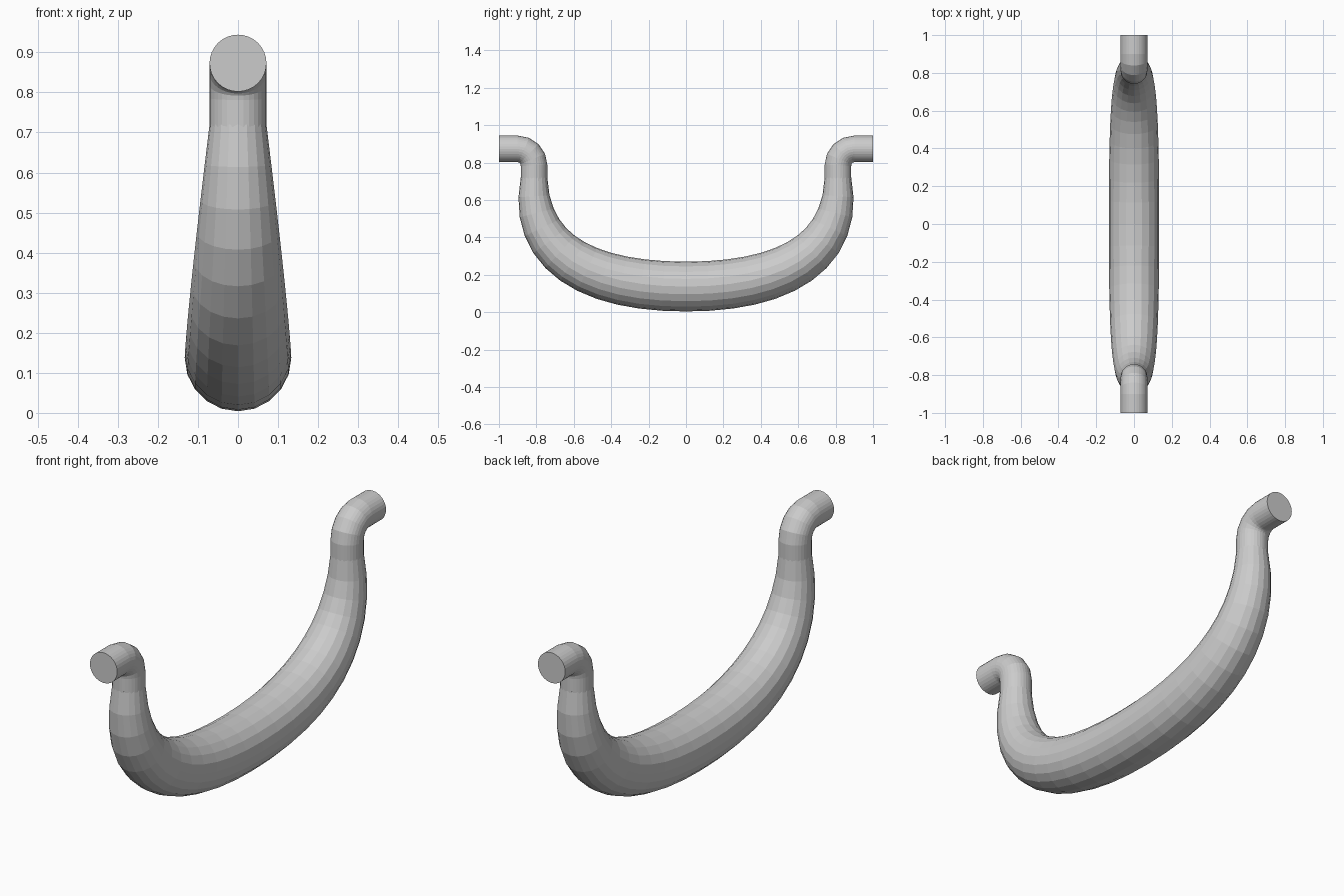
import bpy, bmesh
from math import sin, cos, pi
from mathutils import Vector

if "Cube" in bpy.data.objects:
    bpy.data.objects.remove(bpy.data.objects["Cube"])


def sweep(name, path, radii, sides, cap=True):
    """Round tube along a path lying in the YZ plane."""
    bm = bmesh.new()
    pts = [Vector((0, y, z)) for y, z in path]
    side = Vector((1, 0, 0))
    rings = []
    for i, (p, r) in enumerate(zip(pts, radii)):
        tan = (pts[min(i + 1, len(pts) - 1)] - pts[max(i - 1, 0)]).normalized()
        # keep the straight ends square to the axes
        if name != "grip" and i in (0, 1):
            tan = Vector((0, pts[1].y - pts[0].y, 0)).normalized()
        if i == len(pts) - 1 and name != "grip":
            tan = Vector((0, 0, -1))
        up = tan.cross(side)
        rings.append([bm.verts.new(p + r * (cos(a) * side + sin(a) * up))
                      for a in (2 * pi * k / sides for k in range(sides))])
    for a, b in zip(rings, rings[1:]):
        for k in range(sides):
            n = (k + 1) % sides
            bm.faces.new((a[k], a[n], b[n], b[k]))
    if cap:
        bm.faces.new(rings[0])
        bm.faces.new(rings[-1])
    bmesh.ops.recalc_face_normals(bm, faces=bm.faces)
    mesh = bpy.data.meshes.new(name)
    bm.to_mesh(mesh)
    bm.free()
    obj = bpy.data.objects.new(name, mesh)
    bpy.context.collection.objects.link(obj)
    return obj


# Curved grip, thickest in the middle: half path as a bezier, then mirrored
ctrl = [(0.8125, 0.72), (0.845, 0.30), (0.50, 0.137), (0.0, 0.137)]
half, rad = [], []
STEPS = 12
for i in range(STEPS + 1):
    t = i / STEPS
    w = ((1 - t) ** 3, 3 * t * (1 - t) ** 2, 3 * t * t * (1 - t), t ** 3)
    half.append(tuple(sum(wk * c[j] for wk, c in zip(w, ctrl)) for j in (0, 1)))
    rad.append(0.071 + 0.062 * (1 - (1 - t) ** 2.5))
path = half + [(-y, z) for y, z in half[-2::-1]]
sweep("grip", path, rad + rad[-2::-1], 20)

# Elbow stubs at both ends, turning outwards
for s, label in ((-1, "front"), (1, "back")):
    elbow = [(s * 1.0, 0.873)]
    for k in range(5):
        a = pi / 2 * (1 - k / 4)
        elbow.append((s * (0.90 - 0.0875 * cos(a)), 0.7855 + 0.0875 * sin(a)))
    elbow.append((s * 0.8125, 0.71))
    sweep(label + "_elbow", elbow, [0.071] * len(elbow), 32)
